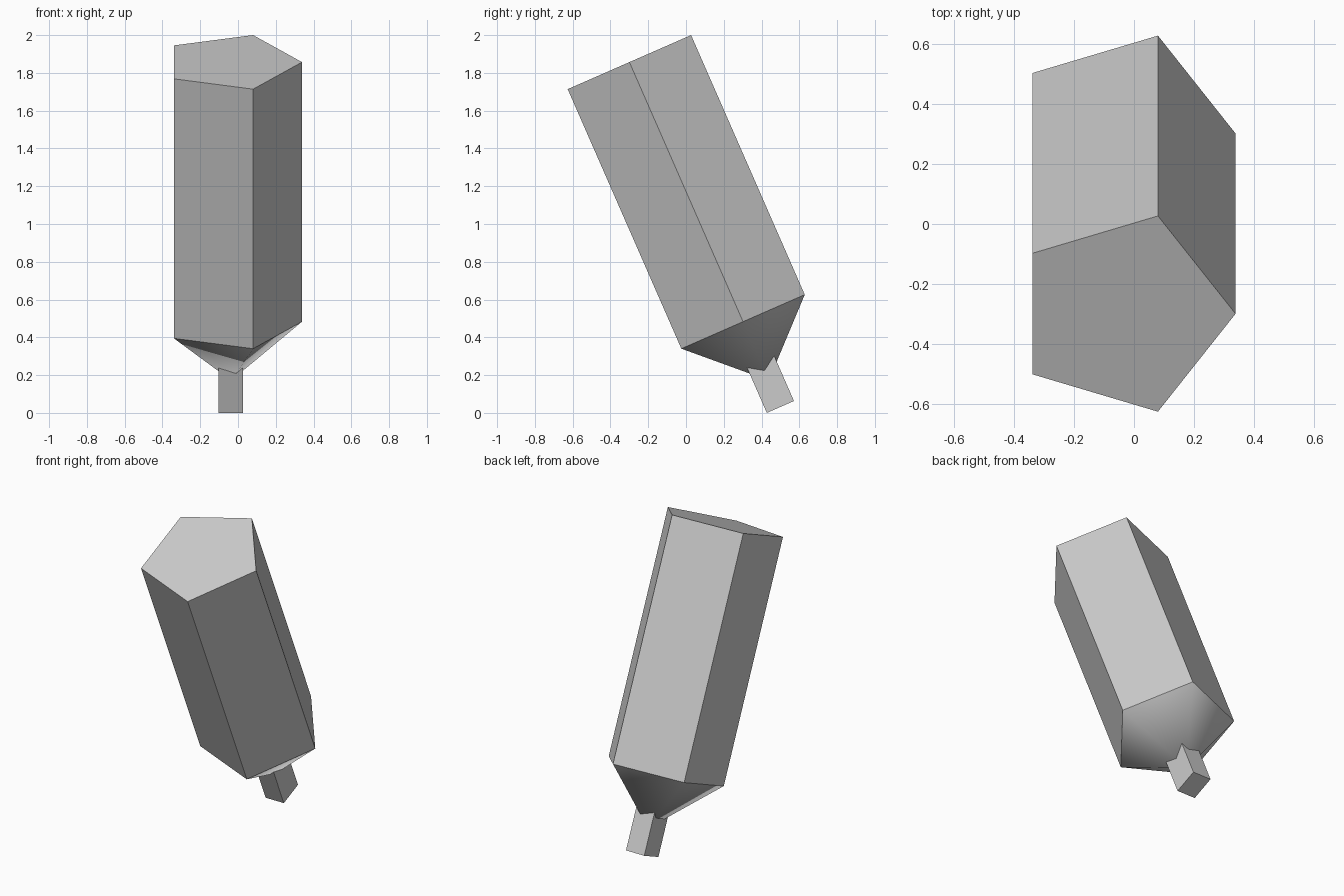
import bpy, bmesh
from math import sin, cos, pi, radians
from mathutils import Matrix

if "Cube" in bpy.data.objects:
    bpy.data.objects.remove(bpy.data.objects["Cube"], do_unlink=True)

grey = bpy.data.materials.new("light grey")
grey.use_nodes = True
colour = (0.6, 0.6, 0.6, 1)
grey.diffuse_color = colour
grey.node_tree.nodes["Principled BSDF"].inputs["Base Color"].default_value = colour

RADIUS, LENGTH, TAPER = 0.375, 1.5, 0.34
# The whole model leans forward; the origin is the centre of the body's lower end
LEAN = Matrix.Translation((-0.036, 0.302, 0.483)) @ Matrix.Rotation(radians(23.65), 4, 'X')


def finish(name, bm, smooth=False):
    bmesh.ops.recalc_face_normals(bm, faces=bm.faces)
    for f in bm.faces:
        f.smooth = smooth
    mesh = bpy.data.meshes.new(name)
    bm.to_mesh(mesh)
    bm.free()
    mesh.materials.append(grey)
    ob = bpy.data.objects.new(name, mesh)
    ob.matrix_world = LEAN
    bpy.context.collection.objects.link(ob)
    return ob


def pentagon(bm, z):
    return [bm.verts.new((RADIUS * cos(2 * pi * i / 5), RADIUS * sin(2 * pi * i / 5), z))
            for i in range(5)]


# Five-sided body
bm = bmesh.new()
low, high = pentagon(bm, 0), pentagon(bm, LENGTH)
bm.faces.new(low)
bm.faces.new(high)
for i in range(5):
    j = (i + 1) % 5
    bm.faces.new((low[i], low[j], high[j], high[i]))
finish("body", bm)

# Smooth-shaded five-sided taper, pointing down
bm = bmesh.new()
ring = pentagon(bm, 0)
tip = bm.verts.new((0, 0, -TAPER))
for i in range(5):
    bm.faces.new((ring[(i + 1) % 5], ring[i], tip))
finish("lower_cone", bm, smooth=True)

# Square stub pushed up into the cone
bm = bmesh.new()
top, bottom = -0.18, -0.493
bmesh.ops.create_cube(bm, size=1, matrix=Matrix.Translation((-0.002, 0, (top + bottom) / 2))
                      @ Matrix.Diagonal((0.13, 0.157, top - bottom, 1)))
finish("end_stub", bm)
